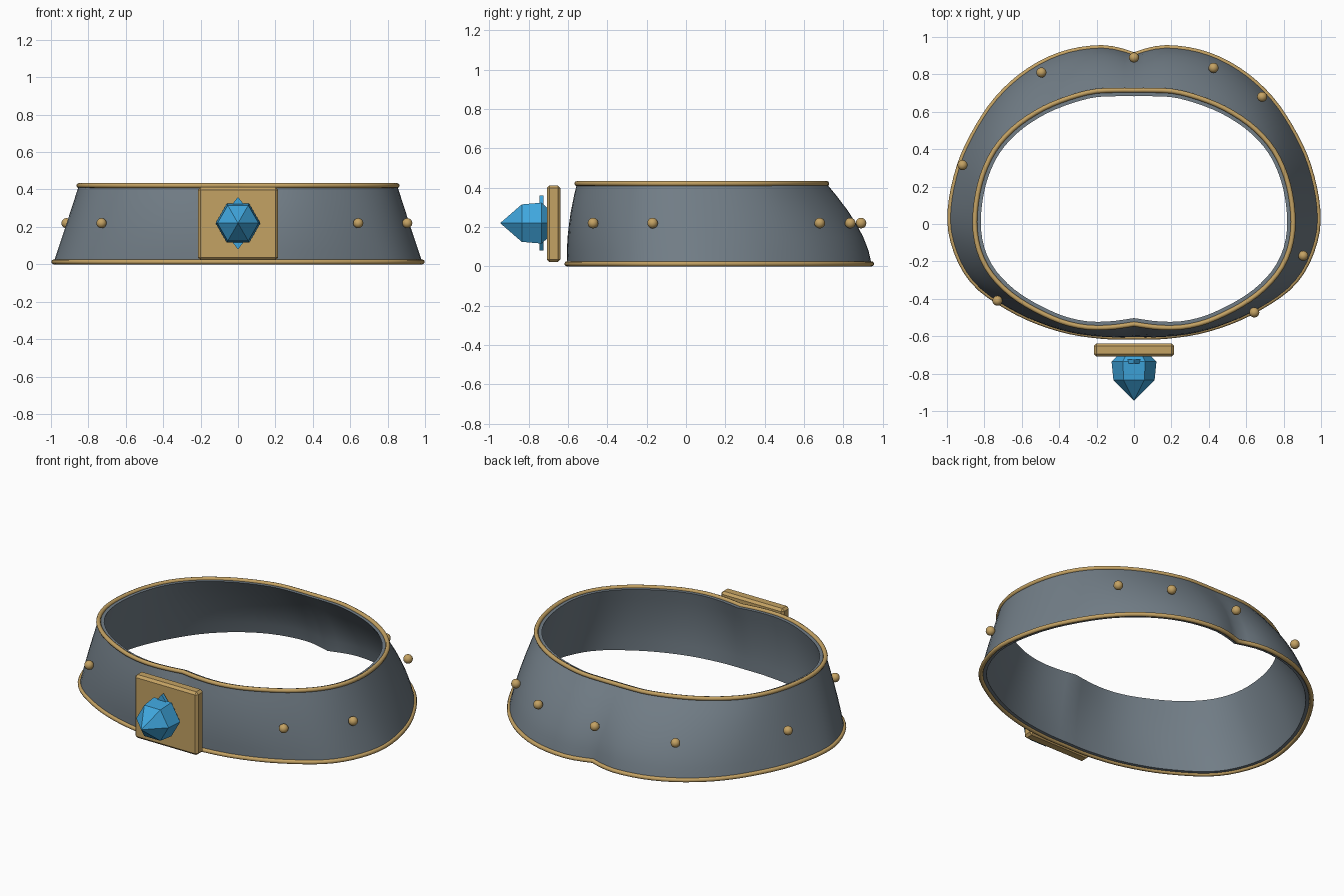
import bpy, bmesh, math
from mathutils import Vector

if "Cube" in bpy.data.objects:
    bpy.data.objects.remove(bpy.data.objects["Cube"])


def material(name, rgb):
    m = bpy.data.materials.new(name)
    m.diffuse_color = (*rgb, 1)
    m.use_nodes = True
    m.node_tree.nodes["Principled BSDF"].inputs["Base Color"].default_value = m.diffuse_color
    return m


STEEL = material("blue_grey", (0.17, 0.21, 0.245))
GOLD = material("gold", (0.55, 0.36, 0.125))
BLUE = material("gem_blue", (0.05, 0.38, 0.72))


def finish(name, bm, mat, smooth=None):
    bmesh.ops.recalc_face_normals(bm, faces=bm.faces)
    me = bpy.data.meshes.new(name)
    bm.to_mesh(me)
    bm.free()
    me.materials.append(mat)
    ob = bpy.data.objects.new(name, me)
    bpy.context.collection.objects.link(ob)
    if smooth:
        bpy.ops.object.select_all(action='DESELECT')
        ob.select_set(True)
        bpy.context.view_layer.objects.active = ob
        bpy.ops.object.shade_smooth_by_angle(angle=math.radians(smooth))
    return ob


def outline(half, n=48):
    """Smooth a half outline (back to front), resample evenly, mirror it into a loop."""
    p = [Vector(q) for q in half]
    p = [p[0]] + p + [p[-1]]
    fine = []
    for a, b, c, d in zip(p, p[1:], p[2:], p[3:]):
        for k in range(12):
            t = k / 12
            fine.append(0.5 * (2 * b + (c - a) * t + (2 * a - 5 * b + 4 * c - d) * t * t
                               + (3 * b - a - 3 * c + d) * t ** 3))
    fine.append(p[-1])
    dist = [0]
    for a, b in zip(fine, fine[1:]):
        dist.append(dist[-1] + (b - a).length)
    out, j = [], 0
    for k in range(n + 1):
        s = dist[-1] * k / n
        while j < len(fine) - 2 and dist[j + 1] < s:
            j += 1
        out.append(fine[j].lerp(fine[j + 1], (s - dist[j]) / (dist[j + 1] - dist[j])))
    return out + [Vector((-v.x, v.y)) for v in out[-2:0:-1]]


def inset(loop, d):
    res = []
    for i, v in enumerate(loop):
        t = (loop[(i + 1) % len(loop)] - loop[i - 1]).normalized()
        res.append(v + Vector((t.y, -t.x)) * d)
    return res


def skin(bm, rings, wrap=False):
    """Bridge a list of equally long vertex rings."""
    vs = [[bm.verts.new(v) for v in r] for r in rings]
    n = len(vs[0])
    pairs = list(zip(vs, vs[1:])) + ([(vs[-1], vs[0])] if wrap else [])
    for a, b in pairs:
        for i in range(n):
            k = (i + 1) % n
            bm.faces.new((a[i], a[k], b[k], b[i]))
    return vs


# Band: flared loop with a slight bulge at mid height
low = outline([(0, .905), (.1, .935), (.2, .943), (.35, .92), (.5, .86), (.65, .755),
               (.78, .61), (.9, .4), (.96, .22), (.985, .05), (.972, -.08), (.92, -.22),
               (.84, -.33), (.72, -.42), (.55, -.51), (.35, -.575), (.15, -.603), (0, -.605)])
high = outline([(0, .715), (.1, .715), (.22, .708), (.36, .67), (.5, .61), (.64, .515),
                (.75, .39), (.82, .23), (.85, .05), (.84, -.1), (.79, -.23), (.7, -.34),
                (.58, -.43), (.42, -.51), (.3, -.545), (.2, -.555), (.1, -.55), (0, -.535)])


def section(t):
    res = []
    for a, b in zip(low, high):
        v = a.lerp(b, t)
        v.y *= 1 + (0.045 if v.y > 0 else 0.03) * 4 * t * (1 - t)
        res.append(v)
    return res


def at_height(loop, z):
    return [(v.x, v.y, z) for v in loop]


levels = [k / 6 for k in range(7)]
outer = [at_height(section(t), 0.012 + 0.408 * t) for t in levels]
inner = [at_height(inset(section(t), 0.032), 0.012 + 0.408 * t) for t in reversed(levels)]
bm = bmesh.new()
skin(bm, outer + inner, wrap=True)
finish("band", bm, STEEL, 40)

# Rounded trim along both edges
for name, loop, z in (("lower_trim", low, 0.013), ("upper_trim", high, 0.421)):
    normal_in = inset(loop, 1)
    rings = []
    for k in range(8):
        a = math.tau * k / 8
        rings.append([(*v.lerp(w, 0.013 * math.cos(a)), z + 0.013 * math.sin(a))
                      for v, w in zip(loop, normal_in)])
    bm = bmesh.new()
    skin(bm, rings, wrap=True)
    finish(name, bm, GOLD, 60)

# Studs around the band
for x, y in ((-.495, .81), (0, .89), (.425, .835), (.685, .68),
             (-.917, .315), (.905, -.17), (-.73, -.41), (.643, -.473)):
    bm = bmesh.new()
    bmesh.ops.create_uvsphere(bm, u_segments=16, v_segments=10, radius=0.027)
    bmesh.ops.translate(bm, verts=bm.verts, vec=(x, y, 0.22))
    finish("stud", bm, GOLD, 60)

# Front plaque with chamfered edges
bm = bmesh.new()
bmesh.ops.create_cube(bm, size=1)
bmesh.ops.scale(bm, verts=bm.verts, vec=(0.43, 0.07, 0.39))
bmesh.ops.translate(bm, verts=bm.verts, vec=(0, -0.673, 0.217))
bmesh.ops.bevel(bm, geom=bm.edges[:], offset=0.014, segments=1, affect='EDGES')
finish("plaque", bm, GOLD)

# Six-sided pointed gem
bm = bmesh.new()
rings = []
for y, r in ((-.70, .085), (-.735, .12), (-.835, .11)):
    rings.append([(r * math.cos(k * math.pi / 3), y, 0.22 + r * math.sin(k * math.pi / 3))
                  for k in range(6)])
vs = skin(bm, rings)
bm.faces.new(vs[0])
tip = bm.verts.new((0, -0.945, 0.22))
for i in range(6):
    bm.faces.new((vs[-1][i], vs[-1][(i + 1) % 6], tip))
finish("gem", bm, BLUE)

# Thin diamond plate whose points show above and below the gem
bm = bmesh.new()
diamond = [(.11, 0), (0, .14), (-.11, 0), (0, -.14)]
vs = skin(bm, [[(x, y, 0.22 + z) for x, z in diamond] for y in (-.725, -.745)])
for ring in vs:
    bm.faces.new(ring)
finish("gem_setting", bm, BLUE)
